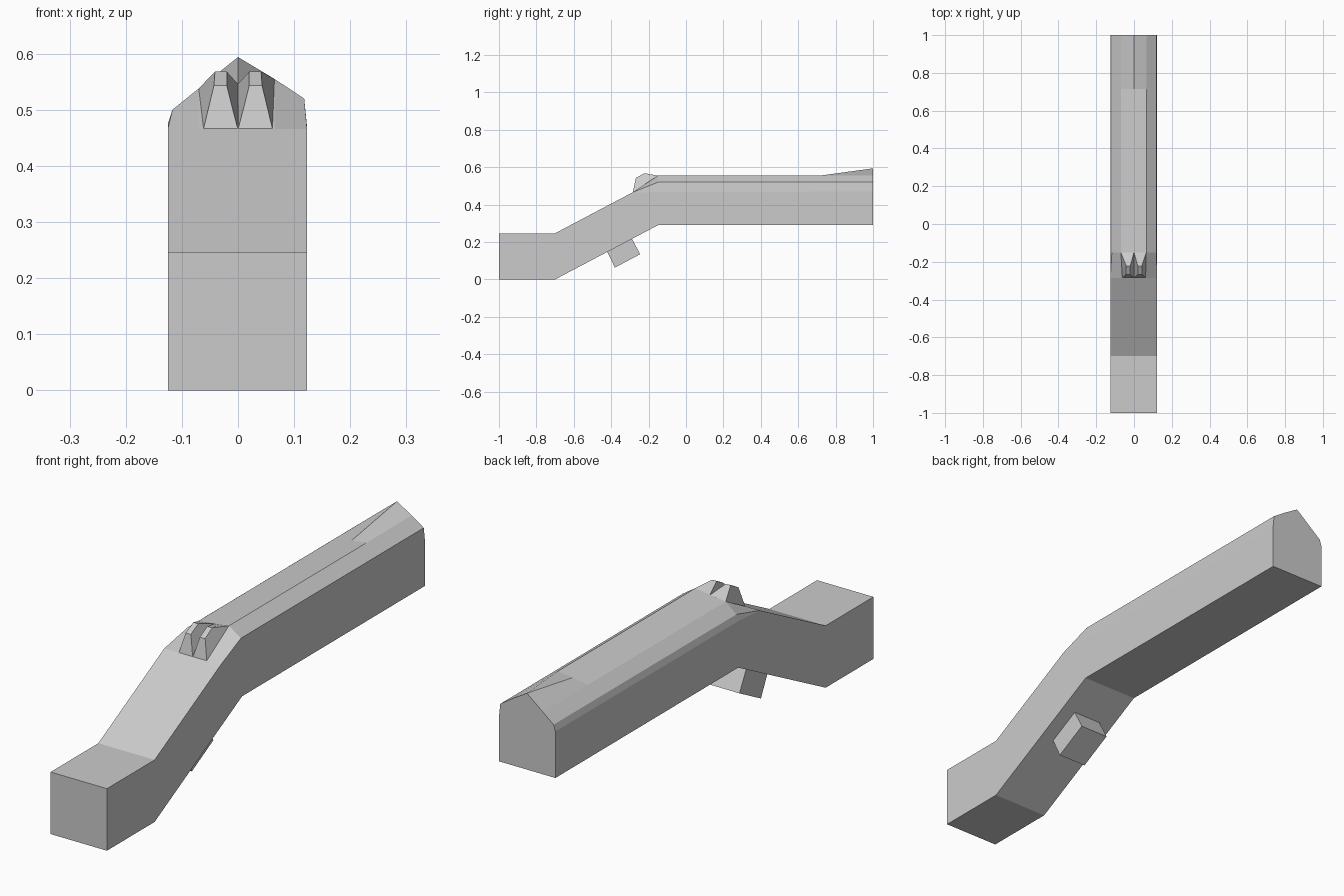
import bpy, bmesh

if "Cube" in bpy.data.objects:
    bpy.data.objects.remove(bpy.data.objects["Cube"])


def make_object(name, bm):
    bmesh.ops.remove_doubles(bm, verts=bm.verts, dist=0.0005)
    bmesh.ops.dissolve_limit(bm, angle_limit=0.005, verts=bm.verts, edges=bm.edges)
    bmesh.ops.recalc_face_normals(bm, faces=bm.faces)
    mesh = bpy.data.meshes.new(name)
    bm.to_mesh(mesh)
    bm.free()
    obj = bpy.data.objects.new(name, mesh)
    bpy.context.collection.objects.link(obj)
    return obj


def loft(name, sections):
    """Skin matching rings of points and cap both ends."""
    bm = bmesh.new()
    rings = [[bm.verts.new(p) for p in s] for s in sections]
    n = len(rings[0])
    for a, b in zip(rings, rings[1:]):
        for i in range(n):
            j = (i + 1) % n
            bm.faces.new((a[i], a[j], b[j], b[i]))
    bm.faces.new(rings[0][::-1])
    bm.faces.new(rings[-1])
    return make_object(name, bm)


LEFT, RIGHT = -0.125, 0.123


def box_section(y, low, high):
    # square-cornered section, with spare points folded into the corners
    return [(x, y, z) for x, z in (
        (LEFT, low), (RIGHT, low), (RIGHT, high), (RIGHT, high),
        (0.065, high), (0, high), (-0.07, high), (LEFT, high), (LEFT, high))]


def roof_section(y, right_z, mid_z, left_z):
    # chamfered section of the long rear part
    return [(x, y, z) for x, z in (
        (LEFT, 0.29), (RIGHT, 0.29), (RIGHT, 0.47), (0.118, 0.52),
        (0.065, right_z), (0, mid_z), (-0.07, left_z), (-0.117, 0.50), (LEFT, 0.475))]


# Main body: low front block, ramp, long rear with a rising ridge at the end
loft("body", [
    box_section(-1.0, 0, 0.247),
    box_section(-0.7, 0, 0.247),
    box_section(-0.285, 0.219, 0.466),
    roof_section(-0.15, 0.555, 0.547, 0.538),
    roof_section(0.715, 0.555, 0.547, 0.538),
    roof_section(1.0, 0.555, 0.594, 0.538),
])

# Pair of tapered teeth at the top of the ramp
for name, side in (("right_tooth", 1), ("left_tooth", -1)):
    rear_x, rear_z = (0.065, 0.555) if side > 0 else (0.07, 0.538)
    bm = bmesh.new()
    rows = [
        ((0.0, -0.285, 0.464), (0.062, -0.285, 0.464)),
        ((0.020, -0.268, 0.543), (0.043, -0.268, 0.543)),
        ((0.020, -0.222, 0.568), (0.041, -0.222, 0.568)),
        ((0.0, -0.15, 0.546), (rear_x, -0.15, rear_z)),
    ]
    v = [[bm.verts.new((side * x, y, z)) for x, y, z in row] for row in rows]
    for a, b in zip(v, v[1:] + v[:1]):
        bm.faces.new((a[0], a[1], b[1], b[0]))
    for k in (0, 1):
        bm.faces.new([row[k] for row in v])
    make_object(name, bm)

# Lug under the ramp
lug = [(-0.43, 0.165), (-0.38, 0.063), (-0.245, 0.135), (-0.298, 0.235)]
loft("lower_lug", [[(x, y, z) for y, z in lug] for x in (-0.064, 0.063)])
